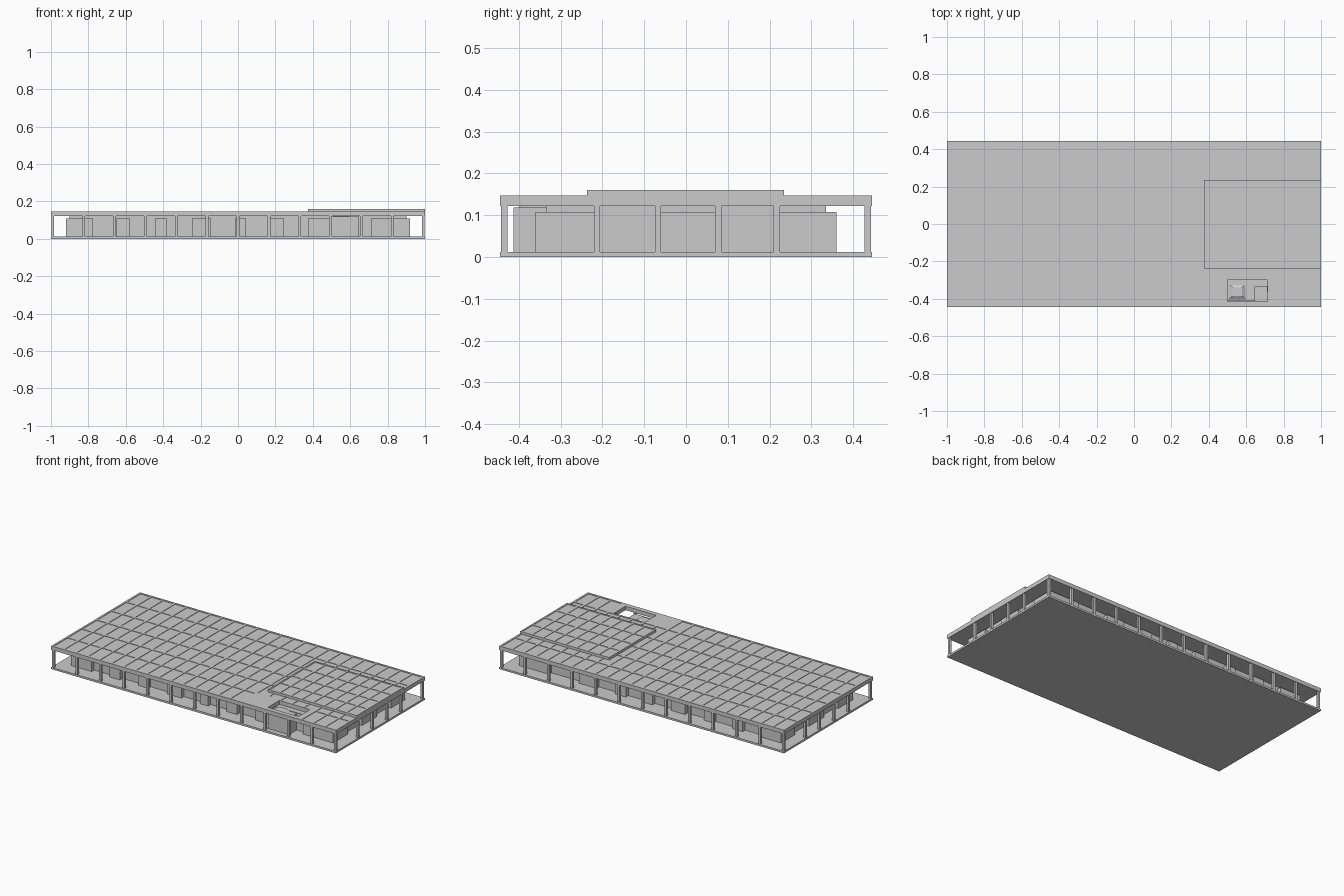
import bpy, bmesh
from mathutils import Matrix

if "Cube" in bpy.data.objects:
    bpy.data.objects.remove(bpy.data.objects["Cube"])


def boxes(name, items):
    """One object from boxes given as (x0, x1, y0, y1, z0, z1)."""
    bm = bmesh.new()
    for x0, x1, y0, y1, z0, z1 in items:
        m = Matrix.Translation(((x0 + x1) / 2, (y0 + y1) / 2, (z0 + z1) / 2))
        m = m @ Matrix.Diagonal((x1 - x0, y1 - y0, z1 - z0, 1))
        bmesh.ops.create_cube(bm, size=1, matrix=m)
    me = bpy.data.meshes.new(name)
    bm.to_mesh(me)
    bm.free()
    ob = bpy.data.objects.new(name, me)
    bpy.context.collection.objects.link(ob)
    return ob


def ring(x0, x1, y0, y1, hx0, hx1, hy0, hy1, z0, z1):
    """Rectangle with a rectangular hole, as four boxes."""
    return [(x0, hx0, y0, y1, z0, z1), (hx1, x1, y0, y1, z0, z1),
            (hx0, hx1, y0, hy0, z0, z1), (hx0, hx1, hy1, y1, z0, z1)]


X, Y = 1.0, 0.445
FLOOR, CEIL, TOP = 0.012, 0.122, 0.147
LOW = TOP - 0.003
HOLE = (0.50, 0.715, -0.415, -0.300)

# floor plate and roof slab with light well
boxes("floor_plate", [(-X, X, -Y, Y, 0, FLOOR)])
boxes("roof_slab", ring(-X, X, -Y, Y, *HOLE, CEIL, LOW))

# perimeter fascia and plain roof field around the light well
boxes("roof_fascia", ring(-X, X, -Y, Y, -0.988, 0.988, -0.433, 0.433, CEIL, TOP))
boxes("light_well_surround", ring(0.333, 0.75, -Y, -0.297, *HOLE, LOW, TOP))

# ribs framing the roof panels
r = 0.006
ribs = []
for i in range(1, 24):
    x = -X + i * 2 * X / 24
    y0 = -0.297 if 0.34 < x < 0.74 else -Y + 0.012
    ribs.append((x - r, x + r, y0, Y - 0.012, LOW, TOP))
for j in range(1, 6):
    y = -Y + j * 2 * Y / 6
    ribs.append((-0.988, 0.988, y - 0.003 if j == 1 else y - r, y + r, LOW, TOP))
boxes("roof_ribs", ribs)

# raised roof section with its own ribs
rx0, rx1, ry0, ry1, rz = 0.375, X, -0.237, 0.235, 0.16
boxes("raised_roof", [(rx0, rx1, ry0, ry1, LOW, rz - 0.003)])
ribs = ring(rx0, rx1, ry0, ry1, rx0 + 0.01, rx1 - 0.01, ry0 + 0.01, ry1 - 0.01, LOW, rz)
for i in range(1, 8):
    x = rx0 + i * (rx1 - rx0) / 8
    ribs.append((x - r, x + r, ry0 + 0.01, ry1 - 0.01, rz - 0.003, rz))
for j in range(1, 4):
    y = ry0 + j * (ry1 - ry0) / 4
    ribs.append((rx0 + 0.01, rx1 - 0.01, y - r, y + r, rz - 0.003, rz))
boxes("raised_roof_ribs", ribs)

# perimeter columns
c = 0.0075
spots = [(-0.99 + i * 0.165, s * 0.435) for i in range(13) for s in (-1, 1)]
spots += [(s * 0.99, y) for s in (-1, 1) for y in (-0.213, -0.067, 0.077, 0.217)]
boxes("columns", [(x - c, x + c, y - c, y + c, FLOOR, CEIL) for x, y in spots])

# set-back enclosure
boxes("inner_walls", [(-0.90, 0.90, -0.335, 0.335, FLOOR, CEIL)])

# lower wall blocks standing proud of the enclosure
H = 0.108
spans = [(-0.92, -0.775), (-0.65, -0.577), (-0.445, -0.38), (-0.245, -0.145),
         (-0.016, 0.043), (0.17, 0.245), (0.375, 0.50), (0.71, 0.92)]
blocks = []
for a, b in spans:
    blocks.append((a, b, -0.36, -0.33, FLOOR, H))
    blocks.append((a, b, 0.33, 0.36, FLOOR, H))
for s in (-1, 1):
    a, b = sorted((s * 0.89, s * 0.92))
    for y0, y1 in ((-0.33, -0.21), (-0.07, 0.08), (0.22, 0.33)):
        blocks.append((a, b, y0, y1, FLOOR, H))
boxes("wall_blocks", blocks)

# entrance room under the light well
boxes("entrance_room", [(0.50, 0.647, -0.413, -0.335, FLOOR, 0.118)])

# sloped skylight rising into the light well
bm = bmesh.new()
bmesh.ops.create_cube(bm, size=1, matrix=Matrix.Translation((0.552, -0.362, 0.124))
                      @ Matrix.Diagonal((0.09, 0.082, 0.012, 1)))
for v in bm.verts:
    if v.co.z > 0.124:
        v.co.x = 0.552 + (v.co.x - 0.552) * 0.55
        v.co.y = -0.362 + (v.co.y + 0.362) * 0.55
me = bpy.data.meshes.new("skylight")
bm.to_mesh(me)
bm.free()
bpy.context.collection.objects.link(bpy.data.objects.new("skylight", me))
